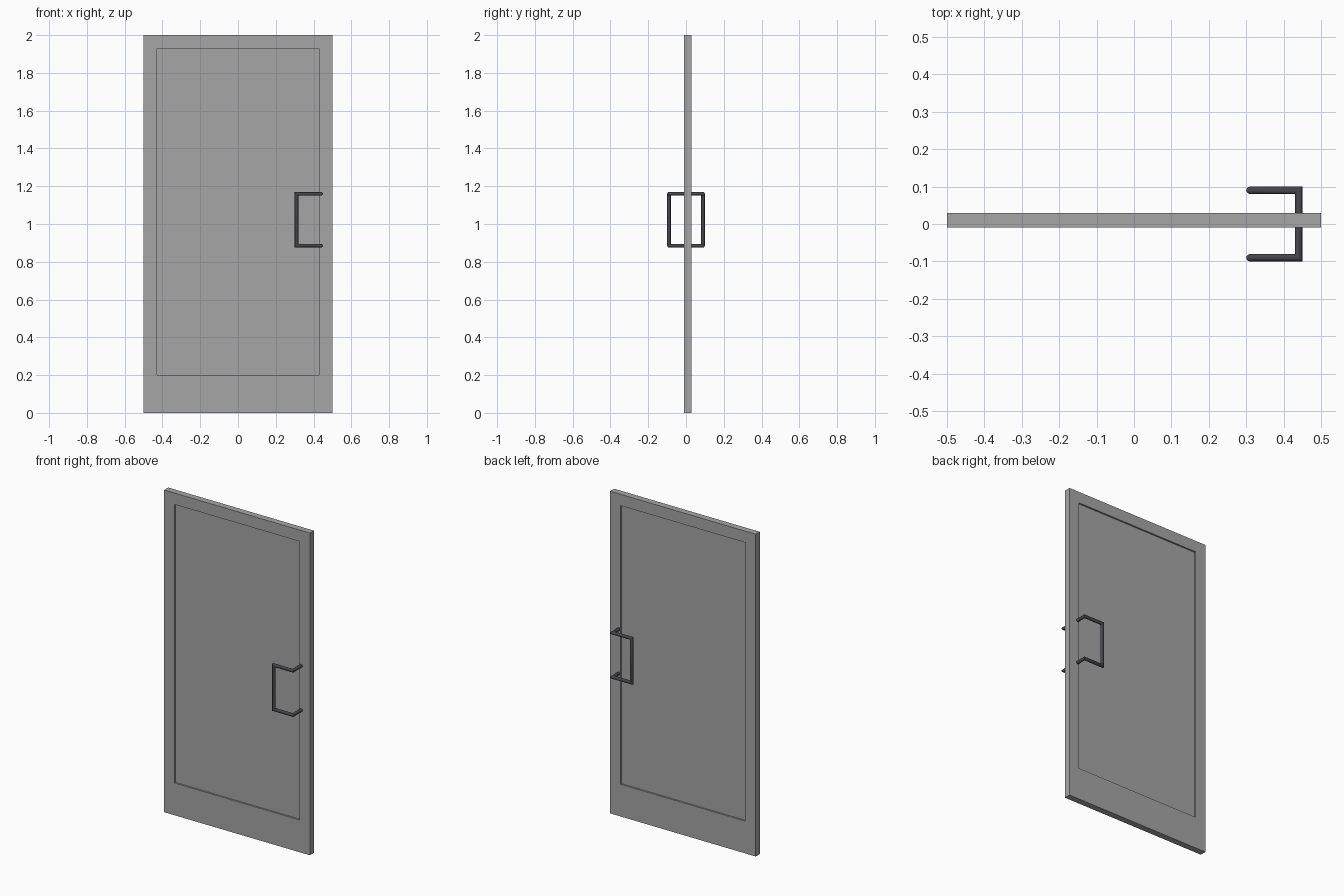
import bpy, bmesh, math
from mathutils import Vector

if "Cube" in bpy.data.objects:
    bpy.data.objects.remove(bpy.data.objects["Cube"], do_unlink=True)


def make_material(name, rgb):
    mat = bpy.data.materials.new(name)
    mat.use_nodes = True
    mat.diffuse_color = (*rgb, 1)
    mat.node_tree.nodes["Principled BSDF"].inputs["Base Color"].default_value = (*rgb, 1)
    return mat


def add_object(name, bm, mat):
    bmesh.ops.recalc_face_normals(bm, faces=bm.faces)
    mesh = bpy.data.meshes.new(name)
    bm.to_mesh(mesh)
    bm.free()
    mesh.materials.append(mat)
    obj = bpy.data.objects.new(name, mesh)
    bpy.context.collection.objects.link(obj)
    return obj


def sweep_tube(path, radius, sides):
    """Round tube along a path, with mitred corners that keep full thickness."""
    bm = bmesh.new()
    pts = [Vector(p) for p in path]
    dirs = [(b - a).normalized() for a, b in zip(pts, pts[1:])]
    u = dirs[0].orthogonal().normalized()
    v = dirs[0].cross(u)
    angles = [math.tau * (i + 0.5) / sides for i in range(sides)]
    offsets = [(u * math.cos(a) + v * math.sin(a)) * radius for a in angles]
    rings = []
    for i, p in enumerate(pts):
        along = dirs[max(i - 1, 0)]
        normal = along + dirs[min(i, len(dirs) - 1)]
        # Slide the section along its segment onto the mitre plane
        offsets = [o - along * (o.dot(normal) / along.dot(normal)) for o in offsets]
        rings.append([bm.verts.new(p + o) for o in offsets])
    for r, s in zip(rings, rings[1:]):
        for k in range(sides):
            n = (k + 1) % sides
            bm.faces.new((r[k], r[n], s[n], s[k]))
    bm.faces.new(rings[0])
    bm.faces.new(rings[-1])
    return bm


grey = make_material("door_grey", (0.38, 0.38, 0.38))
dark = make_material("handle_dark_metal", (0.065, 0.06, 0.072))

# Door slab with a recessed panel on both sides
WIDTH, HEIGHT, FRONT, BACK = 1.0, 2.0, -0.01, 0.03
BORDER, KICK, RECESS = 0.1, 0.2, 0.01
bm = bmesh.new()
bmesh.ops.create_cube(bm, size=1)
for vert in bm.verts:
    vert.co = (vert.co.x * WIDTH,
               FRONT if vert.co.y < 0 else BACK,
               (vert.co.z + 0.5) * HEIGHT)
bm.normal_update()
for face in [f for f in bm.faces if abs(f.normal.y) > 0.9]:
    inward = -face.normal.copy()
    bmesh.ops.inset_region(bm, faces=[face], thickness=BORDER)
    for vert in face.verts:
        if vert.co.z < HEIGHT / 2:
            vert.co.z = KICK
    # Second ring becomes the wall of the recess
    walls = bmesh.ops.extrude_discrete_faces(bm, faces=[face])
    for vert in walls["faces"][0].verts:
        vert.co += inward * RECESS
add_object("door_panel", bm, grey)

# Pull handles, one on each side
POST_X, GRIP_X, REACH, LOW, HIGH = 0.44, 0.31, 0.09, 0.885, 1.16
for name, side in (("front_handle", -1), ("back_handle", 1)):
    y = REACH * side
    path = [(POST_X, 0.01, HIGH), (POST_X, y, HIGH), (GRIP_X, y, HIGH),
            (GRIP_X, y, LOW), (POST_X, y, LOW), (POST_X, 0.01, LOW)]
    handle = add_object(name, sweep_tube(path, 0.01, 12), dark)
    bpy.ops.object.select_all(action="DESELECT")
    handle.select_set(True)
    bpy.context.view_layer.objects.active = handle
    bpy.ops.object.shade_smooth_by_angle(angle=math.radians(40))
